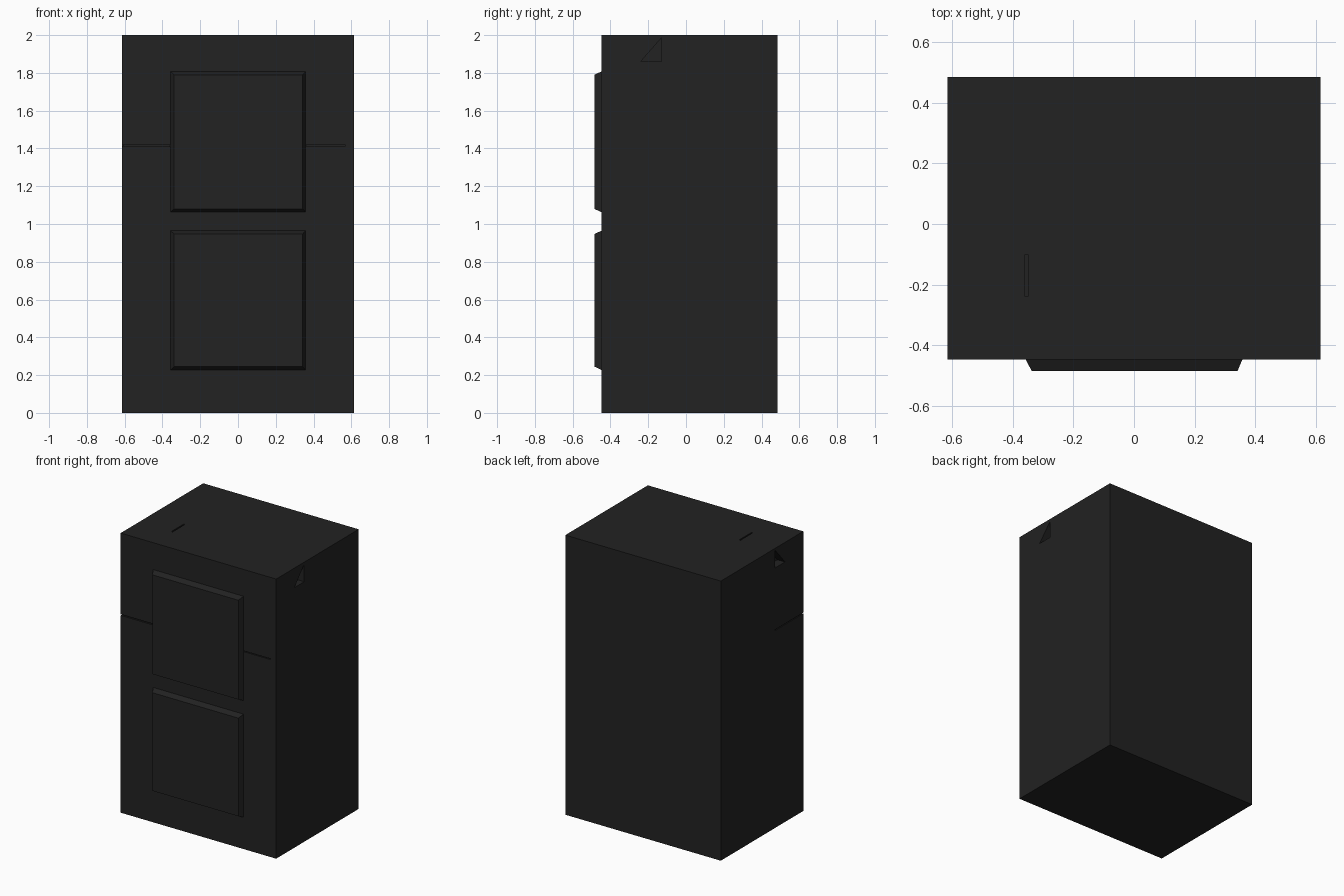
import bpy, bmesh

if "Cube" in bpy.data.objects:
    bpy.data.objects.remove(bpy.data.objects["Cube"])

mat = bpy.data.materials.new("matte_black")
mat.diffuse_color = (0.016, 0.016, 0.016, 1)
mat.use_nodes = True
mat.node_tree.nodes["Principled BSDF"].inputs["Base Color"].default_value = mat.diffuse_color


def make_object(name, bm):
    bmesh.ops.recalc_face_normals(bm, faces=bm.faces)
    mesh = bpy.data.meshes.new(name)
    bm.to_mesh(mesh)
    bm.free()
    mesh.materials.append(mat)
    ob = bpy.data.objects.new(name, mesh)
    bpy.context.collection.objects.link(ob)
    return ob


def loft(name, ring_a, ring_b):
    """Closed solid between two matching outlines."""
    bm = bmesh.new()
    a = [bm.verts.new(p) for p in ring_a]
    b = [bm.verts.new(p) for p in ring_b]
    bm.faces.new(a)
    bm.faces.new(b)
    n = len(a)
    for i in range(n):
        j = (i + 1) % n
        bm.faces.new((a[i], a[j], b[j], b[i]))
    return make_object(name, bm)


def rect_xz(x0, x1, z0, z1, y):
    return [(x0, y, z0), (x1, y, z0), (x1, y, z1), (x0, y, z1)]


def box(name, x0, x1, y0, y1, z0, z1):
    return loft(name, rect_xz(x0, x1, z0, z1, y0), rect_xz(x0, x1, z0, z1, y1))


def cut(target, cutter):
    mod = target.modifiers.new("cut", "BOOLEAN")
    mod.operation = "DIFFERENCE"
    mod.solver = "EXACT"
    mod.object = cutter
    bpy.context.view_layer.objects.active = target
    bpy.ops.object.modifier_apply(modifier=mod.name)
    bpy.data.objects.remove(cutter, do_unlink=True)


W, FRONT, BACK, H = 0.615, -0.447, 0.485, 2.0

# Cabinet body
body = box("cabinet_body", -W, W, FRONT, BACK, 0, H)

# Triangular hand grip pockets on both sides
grip = [(-0.24, 1.86), (-0.13, 1.86), (-0.13, 1.985)]
for s in (-1, 1):
    cut(body, loft("grip_cutter",
                   [(s * (W + 0.05), y, z) for y, z in grip],
                   [(s * (W - 0.06), y, z) for y, z in grip]))

# Narrow slit in the top
cut(body, box("slit_cutter", -0.36, -0.35, -0.24, -0.10, H - 0.02, H + 0.05))

# Seam across the front, running round to the left side
cut(body, box("left_seam_cutter", -W - 0.05, -0.34, FRONT - 0.05, FRONT + 0.012, 1.411, 1.419))
cut(body, box("right_seam_cutter", 0.34, 0.57, FRONT - 0.05, FRONT + 0.008, 1.412, 1.418))
cut(body, box("side_seam_cutter", -W - 0.05, -W + 0.006, FRONT - 0.05, -0.13, 1.412, 1.418))

# Raised front panels with sloped edges
for name, z0, z1 in (("upper_panel", 1.06, 1.81), ("lower_panel", 0.225, 0.967)):
    loft(name, rect_xz(-0.36, 0.36, z0, z1, FRONT + 0.005),
         rect_xz(-0.338, 0.342, z0 + 0.02, z1 - 0.02, -0.485))
